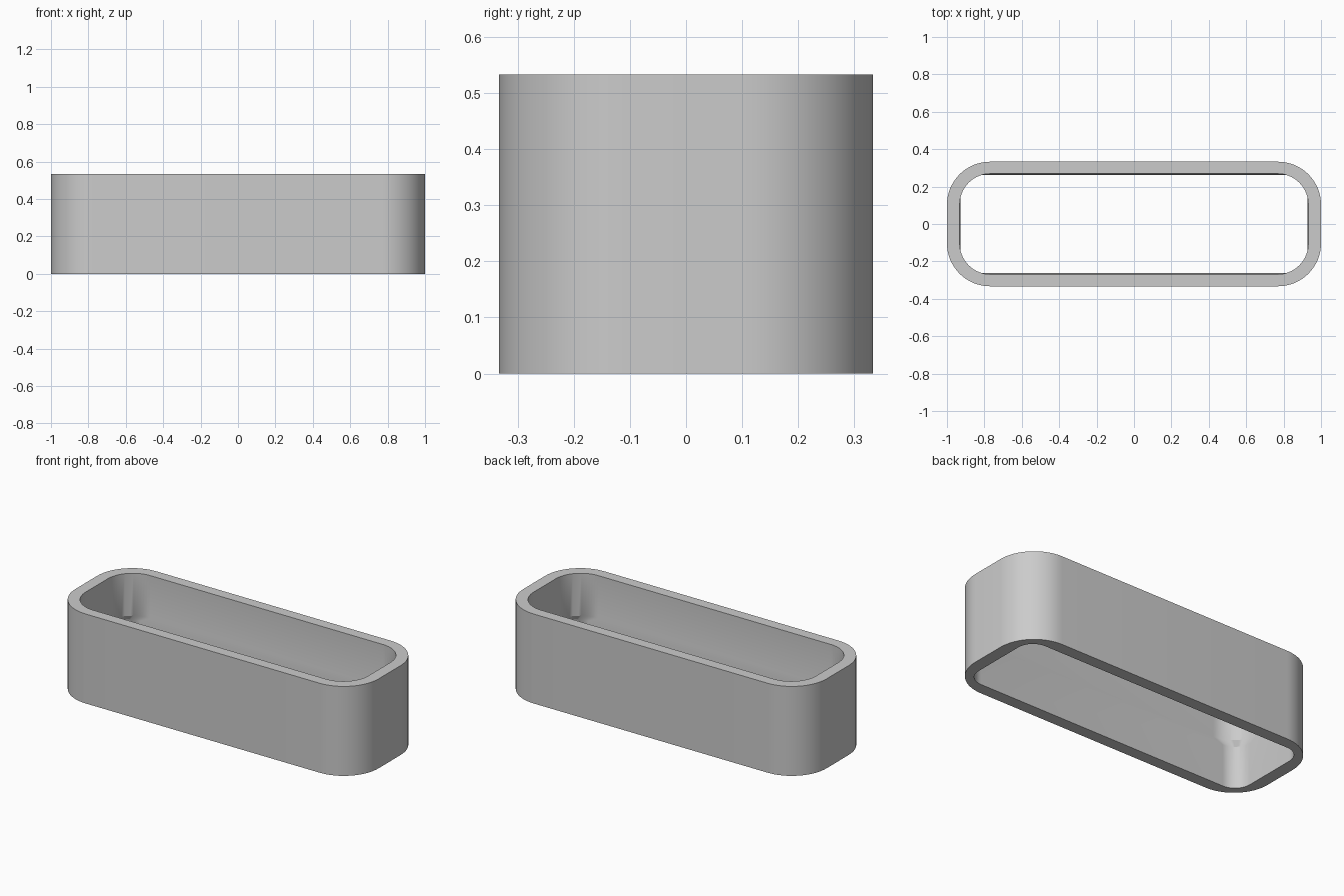
import bpy, bmesh, math

cube = bpy.data.objects.get("Cube")
if cube:
    bpy.data.objects.remove(cube, do_unlink=True)

HEIGHT = 0.533
SEGMENTS = 16  # per rounded corner


def rounded_rect(half_x, half_y, radius):
    """Outline of a rounded rectangle, counter-clockwise."""
    points = []
    for corner, (sx, sy) in enumerate([(1, 1), (-1, 1), (-1, -1), (1, -1)]):
        for i in range(SEGMENTS + 1):
            angle = math.pi / 2 * (corner + i / SEGMENTS)
            points.append((sx * (half_x - radius) + radius * math.cos(angle),
                           sy * (half_y - radius) + radius * math.sin(angle)))
    return points


# Plain grey material
grey = bpy.data.materials.new("plain_grey")
grey.use_nodes = True
colour = (0.6, 0.6, 0.6, 1)
grey.diffuse_color = colour
grey.node_tree.nodes["Principled BSDF"].inputs["Base Color"].default_value = colour

# Sleeve sections: outside going up, then the cavity going down
outer = rounded_rect(1.0, 0.333, 0.23)
upper_cavity = rounded_rect(0.932, 0.269, 0.165)
lower_cavity = rounded_rect(0.927, 0.262, 0.10)
sections = [(outer, 0), (outer, HEIGHT), (upper_cavity, HEIGHT),
            (upper_cavity, 0.28), (lower_cavity, 0.25), (lower_cavity, 0)]

bm = bmesh.new()
rings = [[bm.verts.new((x, y, z)) for x, y in outline] for outline, z in sections]
for ring, following in zip(rings, rings[1:] + rings[:1]):
    for i in range(len(ring)):
        j = (i + 1) % len(ring)
        bm.faces.new((ring[i], ring[j], following[j], following[i]))
bmesh.ops.recalc_face_normals(bm, faces=bm.faces)

mesh = bpy.data.meshes.new("hollow_sleeve")
bm.to_mesh(mesh)
bm.free()
mesh.materials.append(grey)
sleeve = bpy.data.objects.new("hollow_sleeve", mesh)
bpy.context.collection.objects.link(sleeve)

# Smooth corners, crisp rims
bpy.ops.object.select_all(action='DESELECT')
sleeve.select_set(True)
bpy.context.view_layer.objects.active = sleeve
bpy.ops.object.shade_smooth_by_angle(angle=math.radians(30))
